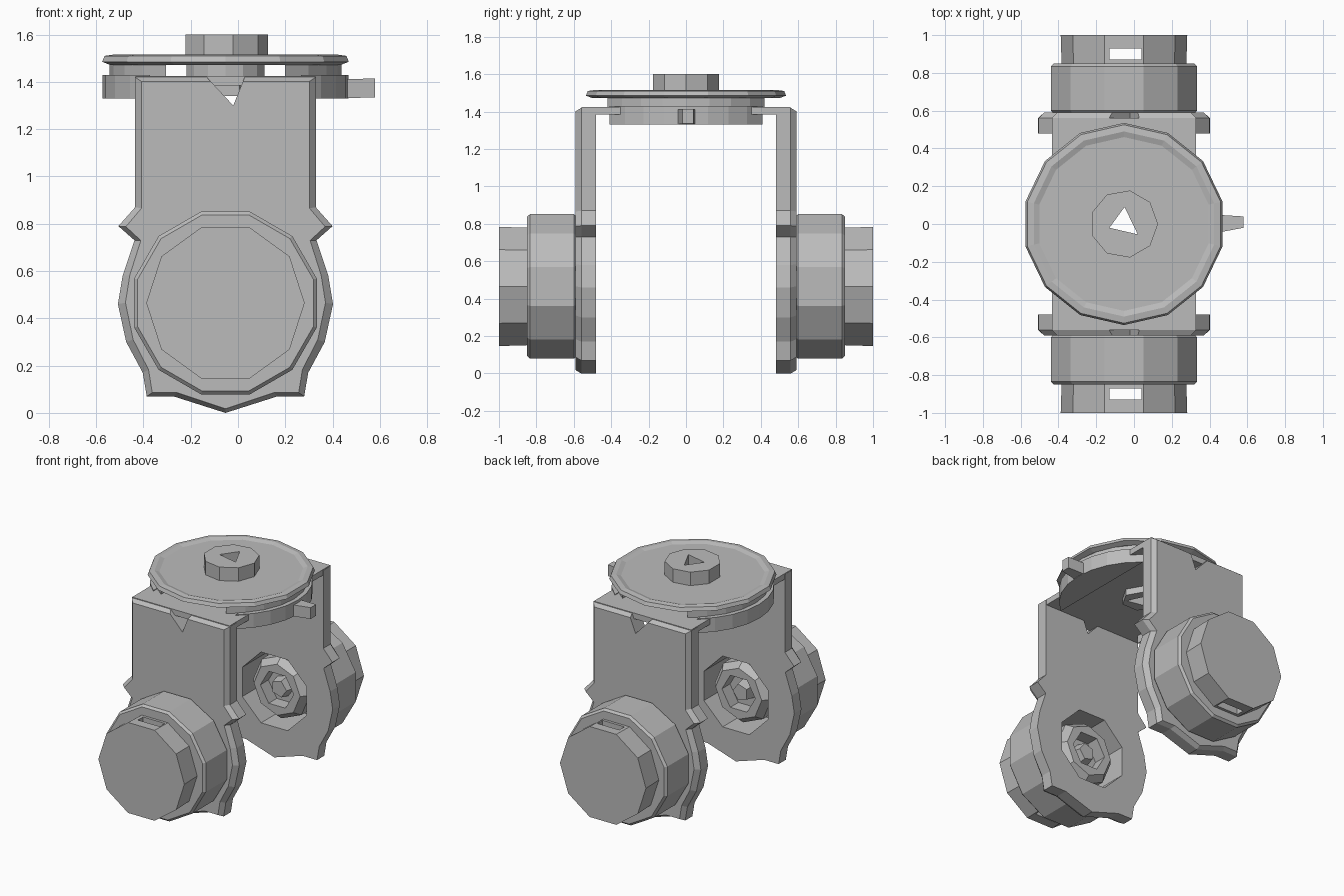
import bpy, bmesh, math

if "Cube" in bpy.data.objects:
    bpy.data.objects.remove(bpy.data.objects["Cube"], do_unlink=True)

CX, CZ = -0.053, 0.465   # centre line of the bracket, height of the wheel axle

grey = bpy.data.materials.new("plain_grey")
grey.use_nodes = True
colour = (0.5, 0.5, 0.5, 1)
grey.diffuse_color = colour
grey.node_tree.nodes["Principled BSDF"].inputs["Base Color"].default_value = colour


def loft(name, rings):
    """Skin a stack of equal-length rings and cap both ends."""
    bm = bmesh.new()
    loops = [[bm.verts.new(p) for p in ring] for ring in rings]
    n = len(loops[0])
    for a, b in zip(loops, loops[1:]):
        for i in range(n):
            j = (i + 1) % n
            bm.faces.new((a[i], a[j], b[j], b[i]))
    bm.faces.new(loops[0])
    bm.faces.new(loops[-1])
    bmesh.ops.recalc_face_normals(bm, faces=bm.faces)
    mesh = bpy.data.meshes.new(name)
    bm.to_mesh(mesh)
    bm.free()
    mesh.materials.append(grey)
    ob = bpy.data.objects.new(name, mesh)
    bpy.context.collection.objects.link(ob)
    return ob


def turned(name, profile, sides, axis="z", s=1, phase=0.0):
    """Revolve (radius, height) steps about the bracket's z or y axis."""
    rings = []
    for r, h in profile:
        ring = []
        for i in range(sides):
            a = 2 * math.pi * (i + phase) / sides
            u, v = r * math.cos(a), r * math.sin(a)
            ring.append((CX + u, v, h) if axis == "z" else (CX + u, s * h, CZ + v))
        rings.append(ring)
    return loft(name, rings)


def prism_y(name, outline, y0, y1):
    return loft(name, [[(x, y, z) for x, z in outline] for y in (y0, y1)])


def prism_z(name, outline, z0, z1):
    return loft(name, [[(x, y, z) for x, y in outline] for z in (z0, z1)])


def box(x0, x1, y0, y1):
    return [(x0, y0), (x1, y0), (x1, y1), (x0, y1)]


def cut(targets, cutter):
    """Subtract the cutter from every target, then discard it."""
    cutter.hide_render = True
    for ob in targets:
        mod = ob.modifiers.new("cut", "BOOLEAN")
        mod.operation, mod.solver, mod.object = "DIFFERENCE", "EXACT", cutter
        bpy.context.view_layer.objects.active = ob
        bpy.ops.object.modifier_apply(modifier=mod.name)
    bpy.data.objects.remove(cutter, do_unlink=True)


# Half outline of a side plate: straight arm, pointed ear, round foot
half = [(0.382, 1.42), (0.382, 0.87), (0.453, 0.79), (0.385, 0.73), (0.435, 0.58),
        (0.455, 0.46), (0.42, 0.3), (0.35, 0.17), (0.333, 0.07), (0.22, 0.07)]
outline = half + [(0, 0)] + [(-x, z) for x, z in reversed(half)]

for s, side in ((-1, "front"), (1, "back")):
    # Side plate with chamfered outer face, notch and bore
    rings = [[(CX + x * k, s * y, 0.7 + (z - 0.7) * kz) for x, z in outline]
             for y, k, kz in ((0.48, 1, 1), (0.56, 1, 1), (0.59, 0.93, 0.975))]
    plate = loft(side + "_plate", rings)
    cut([plate], prism_y("notch_cutter", [(-0.16, 1.45), (-0.02, 1.3), (0.04, 1.45)],
                         s * 0.4, s * 0.7))
    # Wheel drum, hollow on its inner face
    drum = turned(side + "_wheel", [(0.38, 0.58), (0.4, 0.6), (0.4, 0.835), (0.385, 0.85)],
                  12, "y", s, 0.5)
    cut([plate, drum], turned("bore_cutter", [(0.27, 0.4), (0.27, 0.76)], 8, "y", s, 0.5))
    # Outer cap with a slot through its rim
    cap = turned(side + "_wheel_cap", [(0.33, 0.84), (0.335, 1.0)], 10, "y", s)
    cut([cap], prism_z("slot_cutter", box(-0.13, 0.04, s * 0.87, s * 0.93), 0, 1))
    # Axle nut inside the bore
    nut = turned(side + "_axle_nut", [(0.22, 0.77), (0.22, 0.56), (0.18, 0.51)], 8, "y", s)
    cut([nut], turned("nut_cutter", [(0.13, 0.45), (0.13, 0.6)], 6, "y", s))
    turned(side + "_axle_end", [(0.08, 0.62), (0.06, 0.53)], 5, "y", s)

# Bridge between the plates
bridge = prism_z("bridge", box(CX - 0.38, CX + 0.38, -0.56, 0.56), 1.385, 1.425)

# Curved skirts and bearing rails on both sides of the bridge
for s, side in ((1, "left"), (-1, "right")):
    for part, angle, r, z0, z1 in (("skirt", 52, 0.52, 1.33, 1.43),
                                   ("rail", 59, 0.49, 1.42, 1.48)):
        arc = [math.radians(angle * i / 4) for i in range(-4, 5)]
        prism_z(side + "_" + part, [(CX + s * r * math.cos(a), r * math.sin(a)) for a in arc],
                z0, z1)

# Small spur on the left skirt
loft("spur", [[(0.42, y, z) for y, z in box(-0.05, 0.05, 1.33, 1.41)],
              [(0.58, y, z) for y, z in box(-0.02, 0.04, 1.335, 1.415)]])

# Turntable disc with neck, top knob and lower nut
disc = turned("top_disc", [(0.17, 1.42), (0.17, 1.475), (0.5, 1.472), (0.535, 1.485),
                           (0.525, 1.51), (0.49, 1.515), (0.46, 1.505)], 14, "z", 1, 0.5)
knob = turned("top_knob", [(0.18, 1.5), (0.18, 1.6)], 9)
lower_nut = turned("lower_nut", [(0.12, 1.34), (0.12, 1.4)], 6)

# Three-sided hole through the centre
cut([bridge, disc, knob, lower_nut],
    prism_z("hole_cutter", [(-0.13, -0.02), (0.02, -0.055), (-0.05, 0.09)], 1.2, 1.7))
